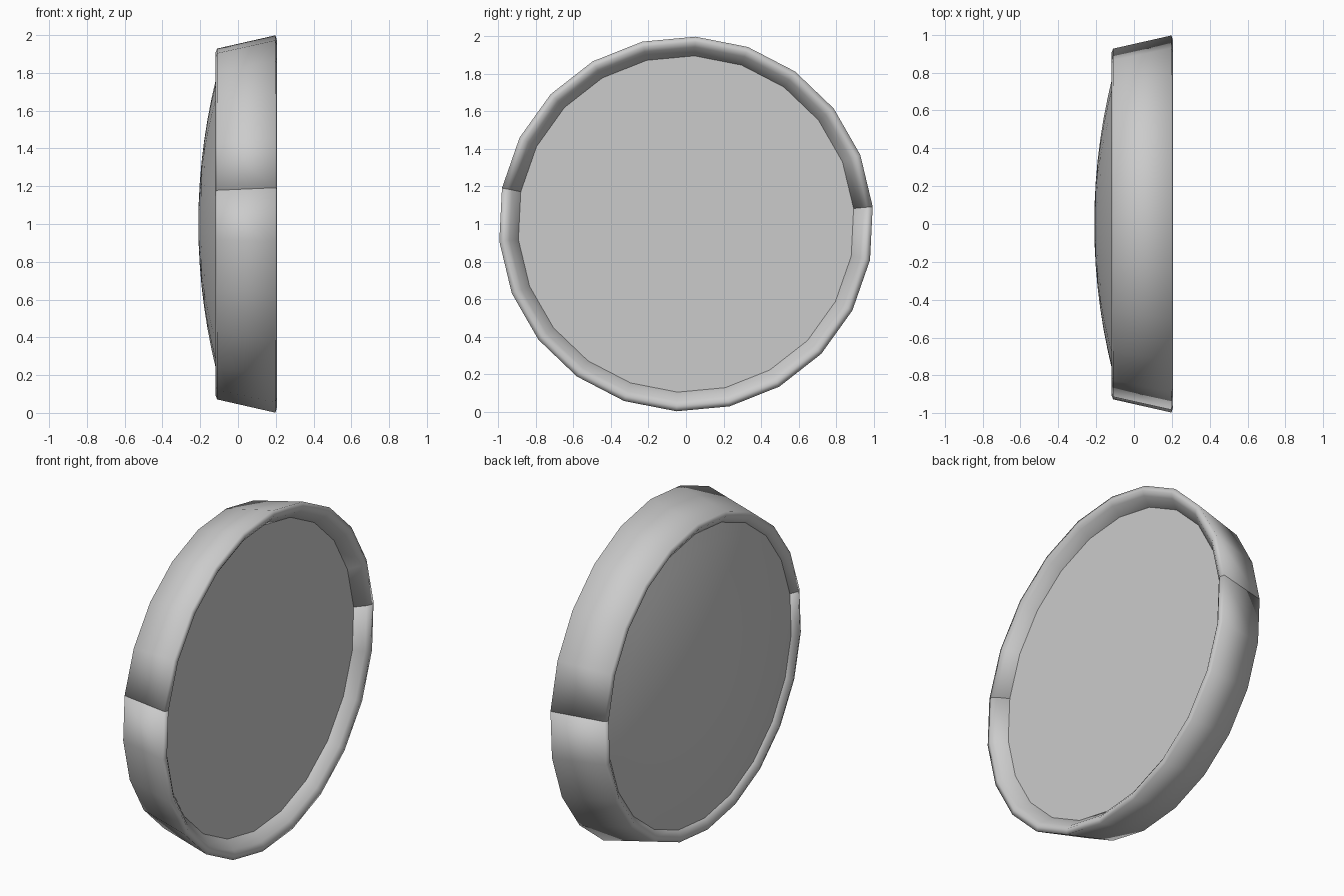
import bpy, bmesh
from math import cos, sin, radians, tau

cube = bpy.data.objects.get("Cube")
if cube:
    bpy.data.objects.remove(cube, do_unlink=True)

SIDES = 22
START = radians(5.3)      # angle of the right-hand joint between rim halves
SPLIT = 10                # segments in the upper rim half

grey = bpy.data.materials.new("light grey")
grey.use_nodes = True
colour = (0.6, 0.6, 0.6, 1)
grey.diffuse_color = colour
grey.node_tree.nodes["Principled BSDF"].inputs["Base Color"].default_value = colour


def station(bm, profile, i):
    """Place a (x, radius) profile at step i around the x axis."""
    a = START + tau * i / SIDES
    return [bm.verts.new((x, r * cos(a), 1 + r * sin(a))) for x, r in profile]


def finish(name, bm):
    bmesh.ops.remove_doubles(bm, verts=bm.verts, dist=1e-5)
    bmesh.ops.recalc_face_normals(bm, faces=bm.faces)
    mesh = bpy.data.meshes.new(name)
    bm.to_mesh(mesh)
    bm.free()
    mesh.materials.append(grey)
    ob = bpy.data.objects.new(name, mesh)
    bpy.context.collection.objects.link(ob)
    bpy.ops.object.select_all(action="DESELECT")
    ob.select_set(True)
    bpy.context.view_layer.objects.active = ob
    return ob


def sweep(bm, profile, first, last, closed):
    """Join profile stations into a band; returns the end loops."""
    loops = [station(bm, profile, i) for i in range(first, last + 1)]
    n = len(profile)
    for a, b in zip(loops, loops[1:]):
        for j in range(n if closed else n - 1):
            k = (j + 1) % n
            bm.faces.new((a[j], a[k], b[k], b[j]))
    return loops[0], loops[-1]


# Rim: two closed half rings, softly shaded right across their end caps
rim = [(-0.11, 0.93), (0.198, 1.0), (0.207, 0.97), (0.19, 0.945),
       (0.135, 0.895), (-0.08, 0.85), (-0.12, 0.905)]
for name, first, last in (("upper_rim", 0, SPLIT), ("lower_rim", SPLIT, SIDES)):
    bm = bmesh.new()
    for end in sweep(bm, rim, first, last, True):
        bm.faces.new(end)
    finish(name, bm)
    bpy.ops.object.shade_smooth()

# Lens: shallow dome at the back, closed by a flat disc
RINGS, EDGE, DEPTH = 8, 0.89, 0.125
dome = [(-0.21 + DEPTH * (j / RINGS) ** 2, EDGE * j / RINGS) for j in range(1, RINGS + 1)]
bm = bmesh.new()
sweep(bm, dome + [(0.138, 0.9)], 0, SIDES, False)
bmesh.ops.remove_doubles(bm, verts=bm.verts, dist=1e-5)
bmesh.ops.holes_fill(bm, edges=[e for e in bm.edges if e.is_boundary], sides=0)
finish("domed_disc", bm)
bpy.ops.object.shade_smooth_by_angle(angle=radians(40))
